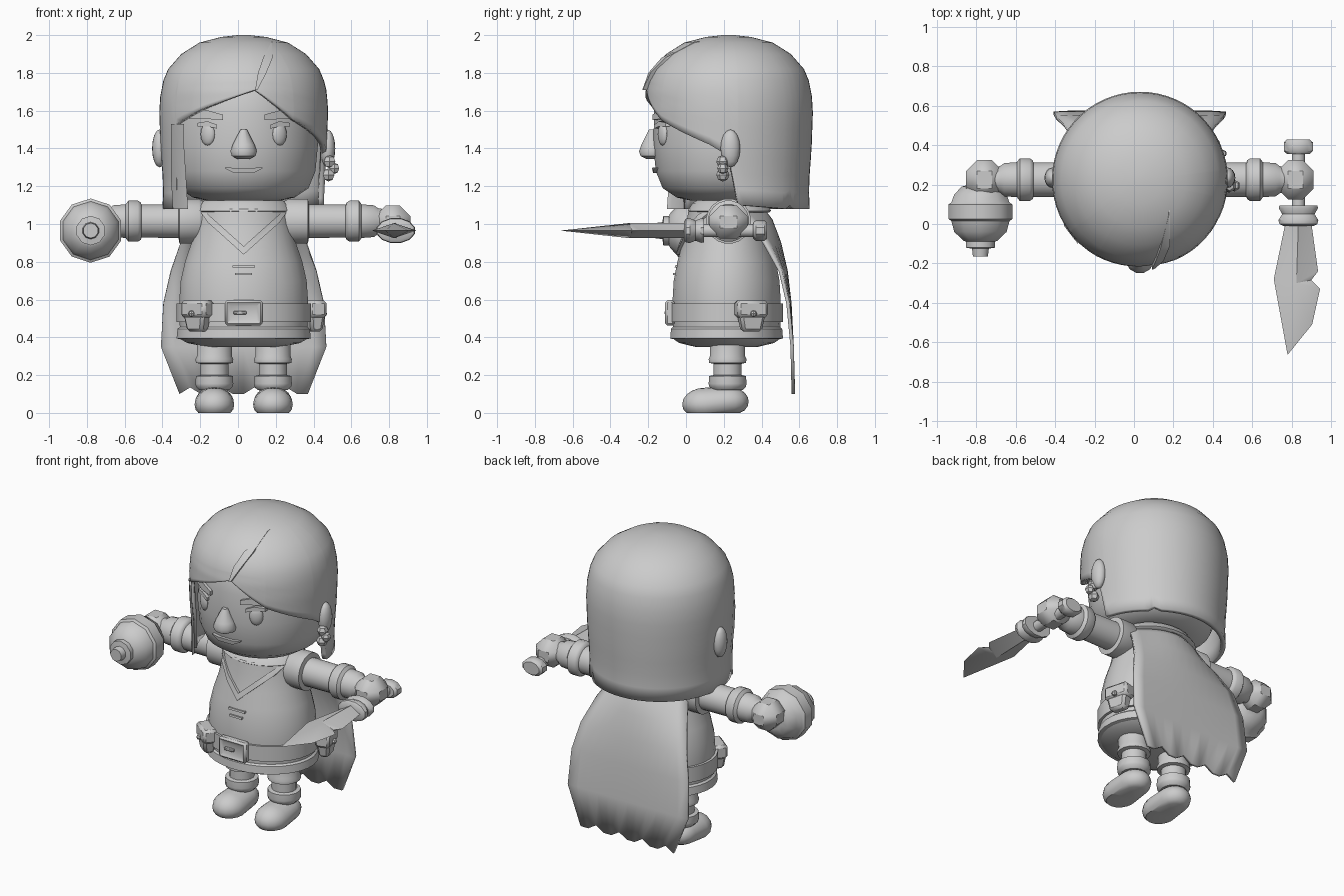
import bpy, bmesh, math
from mathutils import Matrix, Vector

if "Cube" in bpy.data.objects:
    bpy.data.objects.remove(bpy.data.objects["Cube"])

CX, CY = 0.03, 0.22          # body axis
mat = bpy.data.materials.new("light_grey")
mat.diffuse_color = (0.6, 0.6, 0.6, 1)
mat.use_nodes = True
mat.node_tree.nodes["Principled BSDF"].inputs["Base Color"].default_value = mat.diffuse_color


def finish(name, bm):
    bmesh.ops.recalc_face_normals(bm, faces=bm.faces)
    me = bpy.data.meshes.new(name)
    bm.to_mesh(me)
    bm.free()
    me.materials.append(mat)
    ob = bpy.data.objects.new(name, me)
    bpy.context.collection.objects.link(ob)
    return ob


def loft(name, rings, cap=True, loop=True):
    bm = bmesh.new()
    rows = [[bm.verts.new(p) for p in r] for r in rings]
    n = len(rows[0])
    for a, b in zip(rows, rows[1:]):
        for i in range(n if loop else n - 1):
            j = (i + 1) % n
            bm.faces.new((a[i], a[j], b[j], b[i]))
    if cap:
        bm.faces.new(rows[0])
        bm.faces.new(rows[-1])
    return finish(name, bm)


def lathe(name, prof, c, axis='Z', n=24, a=1, b=1):
    """Turned part: prof is (position along axis, radius)."""
    rings = []
    for p, r in prof:
        ring = []
        for i in range(n):
            t = 2 * math.pi * (i + 0.5) / n
            u, v = r * a * math.cos(t), r * b * math.sin(t)
            ring.append({'Z': (c[0] + u, c[1] + v, p),
                         'X': (p, c[1] + u, c[2] + v),
                         'Y': (c[0] + u, p, c[2] + v)}[axis])
        rings.append(ring)
    return loft(name, rings)


def ball(name, c, rad, turn=0, seg=16):
    bm = bmesh.new()
    m = Matrix.Translation(c) @ Matrix.Rotation(turn, 4, 'Z') @ Matrix.Diagonal((*rad, 1))
    bmesh.ops.create_uvsphere(bm, u_segments=seg, v_segments=max(4, seg // 2), radius=1, matrix=m)
    return finish(name, bm)


def box(name, c, size, turn=0, bevel=0.01, taper=1, recess=0):
    bm = bmesh.new()
    bmesh.ops.create_cube(bm, size=1)
    for v in bm.verts:
        if v.co.z < 0:
            v.co.x *= taper
            v.co.y *= taper
    bmesh.ops.transform(bm, verts=bm.verts, matrix=Matrix.Diagonal((*size, 1)))
    bmesh.ops.bevel(bm, geom=bm.edges[:], offset=bevel, segments=1, affect='EDGES')
    if recess:
        bm.normal_update()
        front = min(bm.faces, key=lambda f: f.calc_center_median().y)
        bmesh.ops.inset_individual(bm, faces=[front], thickness=recess, depth=-0.012)
    bmesh.ops.transform(bm, verts=bm.verts,
                        matrix=Matrix.Translation(c) @ Matrix.Rotation(turn, 4, 'Z'))
    return finish(name, bm)


def lerp(table, k):
    for (a, va), (b, vb) in zip(table, table[1:]):
        if a <= k <= b:
            return va + (vb - va) * (k - a) / (b - a)
    return table[0][1] if k < table[0][0] else table[-1][1]


def surface(table, depth):
    """Front y of a turned part at (x, z)."""
    def f(x, z):
        r = lerp(table, z)
        return CY - depth * math.sqrt(max(0.0, r * r - (x - CX) ** 2))
    return f


def strip(name, path, surf, d):
    """Raised band following a surface: path is (x, z, half width x, half width z)."""
    rings = []
    for x, z, wx, wz in path:
        p, q = (x - wx, z - wz), (x + wx, z + wz)
        rings.append([(p[0], surf(*p) + 0.015, p[1]), (p[0], surf(*p) - d, p[1]),
                      (q[0], surf(*q) - d, q[1]), (q[0], surf(*q) + 0.015, q[1])])
    return loft(name, rings)


# Head
HEAD = [(1.125, .2), (1.14, .27), (1.19, .345), (1.28, .382), (1.42, .395),
        (1.6, .39), (1.75, .36), (1.88, .25), (1.92, .1)]
lathe("head", HEAD, (CX, CY, 0), n=32)
face = surface(HEAD, 1)
lathe("nose", [(1.345, .035), (1.36, .065), (1.385, .073), (1.42, .06), (1.5, .018)],
      (CX, -.178, 0), n=12)
strip("mouth", [(CX + x, z, 0, w) for x, z, w in
                ((-.1, 1.297, .003), (-.05, 1.283, .014), (.05, 1.283, .014), (.1, 1.297, .003))],
      face, .02)
for s, side in ((-1, "left"), (1, "right")):
    ball(side + "_eye", (CX + s * .19, -.122, 1.475), (.042, .022, .06), s * .5)
    strip(side + "_eyelid", [(CX + s * .14, 1.515, 0, .01), (CX + s * .19, 1.53, 0, .014),
                             (CX + s * .245, 1.525, 0, .01)], face, .022)
    strip(side + "_eyebrow", [(CX + s * .11, 1.565, 0, .014), (CX + s * .2, 1.58, 0, .024),
                              (CX + s * .29, 1.575, 0, .02)], face, .022)
    ball(side + "_ear", (CX + s * .445, .235, 1.4), (.04, .052, .1))

# Earring
for i, (dx, dz, r) in enumerate(((.455, 1.33, .035), (.48, 1.295, .03), (.45, 1.26, .035))):
    ball("earring_%d" % i, (CX + dx, .195, dz), (r, r, r), seg=6)

# Hair: dome whose lower edge follows a hairline given by angle from the front
DOME = [(2.0, .03), (1.99, .12), (1.96, .235), (1.9, .33), (1.82, .4), (1.76, .425)]
SIDE = [(1.08, .43), (1.2, .425), (1.4, .44), (1.6, .447), (1.7, .44), (1.76, .425)]
LINE = [(-180, 1.08), (-46, 1.08), (-45.5, 1.1), (-54, 1.5), (-53, 1.53), (-29, 1.61), (8, 1.71),
        (37, 1.55), (77, 1.42), (90, 1.36), (97, 1.1), (135, 1.08), (140, 1.1),
        (146, 1.08), (180, 1.08)]
LINE = [p for p in LINE if p[0] not in (-45.5, -54)]
LINE.insert(2, (-56, 1.08))
LINE = sorted(p for p in LINE if p[0] != -46)
LINE.insert(2, (-53.5, 1.5))
LINE = sorted(set(LINE))
angles = sorted(set(range(-180, 180, 6)) | {a for a, z in LINE if a < 180})


def hair_pt(t, z, r):
    t = math.radians(t)
    return (CX + r * math.sin(t), .225 - r * math.cos(t), z)


rings = [[hair_pt(t, z, r) for t in angles] for z, r in DOME]
for k in range(1, 9):
    ring = []
    for t in angles:
        z = 1.76 + (lerp(LINE, t) - 1.76) * k / 8
        ring.append(hair_pt(t, z, lerp(SIDE, z)))
    rings.append(ring)
hair = loft("hair", rings, cap=False)
bm = bmesh.new()
bm.from_mesh(hair.data)
bm.faces.new([v for v in bm.verts if v.co.z > 1.999])
bmesh.ops.recalc_face_normals(bm, faces=bm.faces)
bm.to_mesh(hair.data)
bm.free()
sol = hair.modifiers.new("thickness", 'SOLIDIFY')
sol.thickness, sol.offset = .03, -1

# Hair parting and the hanging side lock
hair_front = surface(SIDE + DOME[::-1][1:], 1)
strip("hair_parting", [(.18, 1.965, .003, 0), (.158, 1.88, .025, 0), (.128, 1.8, .022, 0),
                       (.097, 1.71, .006, 0)], hair_front, .018)
strip("side_lock", [(-.32, 1.53, .035, 0), (-.32, 1.4, .035, 0), (-.315, 1.25, .04, 0),
                    (-.305, 1.08, .04, 0)], hair_front, .008)

# Body and tunic
BODY = [(.35, .2), (.37, .3), (.39, .335), (.46, .34), (.6, .342), (.7, .335), (.8, .312),
        (.9, .278), (1.0, .255), (1.08, .24), (1.13, .17), (1.16, .13)]
lathe("tunic", BODY, (CX, CY - .005, 0), n=32, b=.84)
chest = surface(BODY, 1)


def chest(x, z):
    r = lerp(BODY, z)
    return CY - .005 - .84 * math.sqrt(max(0.0, r * r - (x - CX) ** 2))


lathe("tunic_hem", [(.39, .34), (.395, .357), (.445, .352), (.455, .34)], (CX, CY - .005, 0), n=32, b=.84)
lathe("belt", [(.48, .33), (.48, .358), (.58, .358), (.58, .33)], (CX, CY - .005, 0), n=32, b=.84)
strip("neckline", [(CX + x, z, 0, .022) for x, z in
                   ((-.225, 1.08), (-.19, 1.03), (-.1, .95), (0, .86), (.1, .95), (.19, 1.03), (.225, 1.08))],
      chest, .018)
for i, (w, z) in enumerate(((.06, .775), (.045, .735))):
    strip("chest_stitch_%d" % i, [(CX - w, z, 0, .006), (CX + w, z, 0, .006)], chest, .012)
lathe("collar", [(1.06, .25), (1.07, .265), (1.11, .235), (1.14, .18)], (CX, CY + .01, 0), b=.84)

# Buckle and pouches
box("buckle", (CX, -.085, .53), (.2, .05, .135), bevel=.012, recess=.028)
box("buckle_prong", (CX - .02, -.105, .53), (.07, .02, .018), bevel=.004)
for name, x, y, deg in (("front_pouch", -.215, -.015, -38), ("side_pouch", .405, .345, 105)):
    t = math.radians(deg)
    d = Vector((math.sin(t), -math.cos(t), 0))
    p = Vector((x, y, 0))
    box(name + "_lid", p + Vector((0, 0, .55)), (.165, .095, .09), t, .015)
    box(name, p + Vector((0, 0, .475)), (.14, .085, .09), t, .015, .75)
    ball(name + "_button", p + d * .05 + Vector((0, 0, .525)), (.018, .018, .018), seg=8)

# Arms
ARM = [(.2, .1), (.24, .12), (.34, .12), (.345, .09), (.54, .088), (.545, .1), (.56, .11),
       (.61, .11), (.625, .09), (.69, .085), (.71, .07), (.74, .065)]
for s, side in ((-1, "left"), (1, "right")):
    lathe(side + "_arm", [(CX + s * p, r) for p, r in ARM], (0, .225, 1.015), 'X', 20)
    box(side + "_fist", (CX + s * .79, .225, 1.01), (.185, .2, .175), bevel=.055)

# Legs and boots
for s, side in ((-1, "left"), (1, "right")):
    x = CX + s * .155
    lathe(side + "_leg", [(.12, .08), (.14, .1), (.155, .102), (.195, .1), (.2, .076), (.26, .076),
                          (.265, .1), (.285, .102), (.3, .095), (.42, .095)], (x, .22, 0), n=16)
    bm = bmesh.new()
    for y, z, rad in ((.1, .045, (.105, .12, .088)), (.22, .06, (.1, .112, .08))):
        bmesh.ops.create_uvsphere(bm, u_segments=16, v_segments=10, radius=1,
                                  matrix=Matrix.Translation((x, y, z)) @ Matrix.Diagonal((*rad, 1)))
    for v in bm.verts:
        v.co.z = max(0, v.co.z)
    res = bmesh.ops.convex_hull(bm, input=bm.verts)
    bmesh.ops.delete(bm, geom=[v for v in bm.verts if not v.link_faces or v in res["geom_interior"]],
                     context='VERTS')
    hull = set(res["geom"])
    bmesh.ops.delete(bm, geom=[f for f in bm.faces if f not in hull], context='FACES_ONLY')
    finish(side + "_boot", bm)

# Cape: rows of (z, half width, y, side wrap)
rows = [(1.11, .22, .38, .14), (1.02, .27, .45, .13), (.9, .33, .495, .08), (.75, .385, .53, .03),
        (.58, .425, .55, .01), (.35, .438, .562, 0), (.1, .34, .568, 0)]
rings = []
for z, w, y, wrap in rows:
    ring = []
    for i in range(13):
        u = i / 6 - 1
        jag = .035 * (i % 3 == 1) if z == .1 else 0
        ring.append((CX + w * u, y - wrap * u * u, z + jag))
    rings.append(ring)
cape = loft("cape", rings, cap=False, loop=False)
sol = cape.modifiers.new("thickness", 'SOLIDIFY')
sol.thickness, sol.offset = .018, 0

# Short sword
SX, SZ = .835, .965
lathe("sword_grip", [(.05, .035), (.38, .035)], (SX, 0, SZ), 'Y', 10)
lathe("sword_guard", [(-.01, .08), (0, .1), (.02, .105), (.05, .085), (.08, .103), (.095, .1)],
      (SX, 0, SZ), 'Y', 12, 1, .65)
lathe("sword_pommel", [(.355, .06), (.37, .077), (.415, .077), (.43, .06)], (SX, 0, SZ), 'Y', 10, 1, .7)
edge = [(.77, .01), (.71, -.28), (.78, -.665), (.905, -.51), (.945, -.33), (.9, -.285), (.935, -.24), (.9, .01)]
bm = bmesh.new()
rim = [bm.verts.new((x, y, SZ)) for x, y in edge]
for h in (.04, -.04):
    a, b = (bm.verts.new((x, y, SZ + h)) for x, y in ((.835, .01), (.825, -.3)))
    for i, apex in ((0, b), (1, b), (2, b), (3, b), (4, b), (5, b), (6, b)):
        bm.faces.new((rim[i], rim[i + 1], apex))
    bm.faces.new((rim[0], b, a))
    bm.faces.new((rim[7], a, b))
finish("sword_blade", bm)

# Round flask held in the other hand
lathe("flask", [(.2, .06), (.19, .1), (.15, .14), (.11, .155), (.1, .17), (.025, .17), (.015, .155),
                (-.04, .14), (-.085, .09), (-.09, .078), (-.12, .078), (-.125, .045), (-.165, .04)],
      (-.78, 0, .965), 'Y', 10)

# Smooth shading with sharp edges kept
bpy.ops.object.select_all(action='SELECT')
bpy.context.view_layer.objects.active = hair
bpy.ops.object.shade_smooth_by_angle(angle=math.radians(38))
